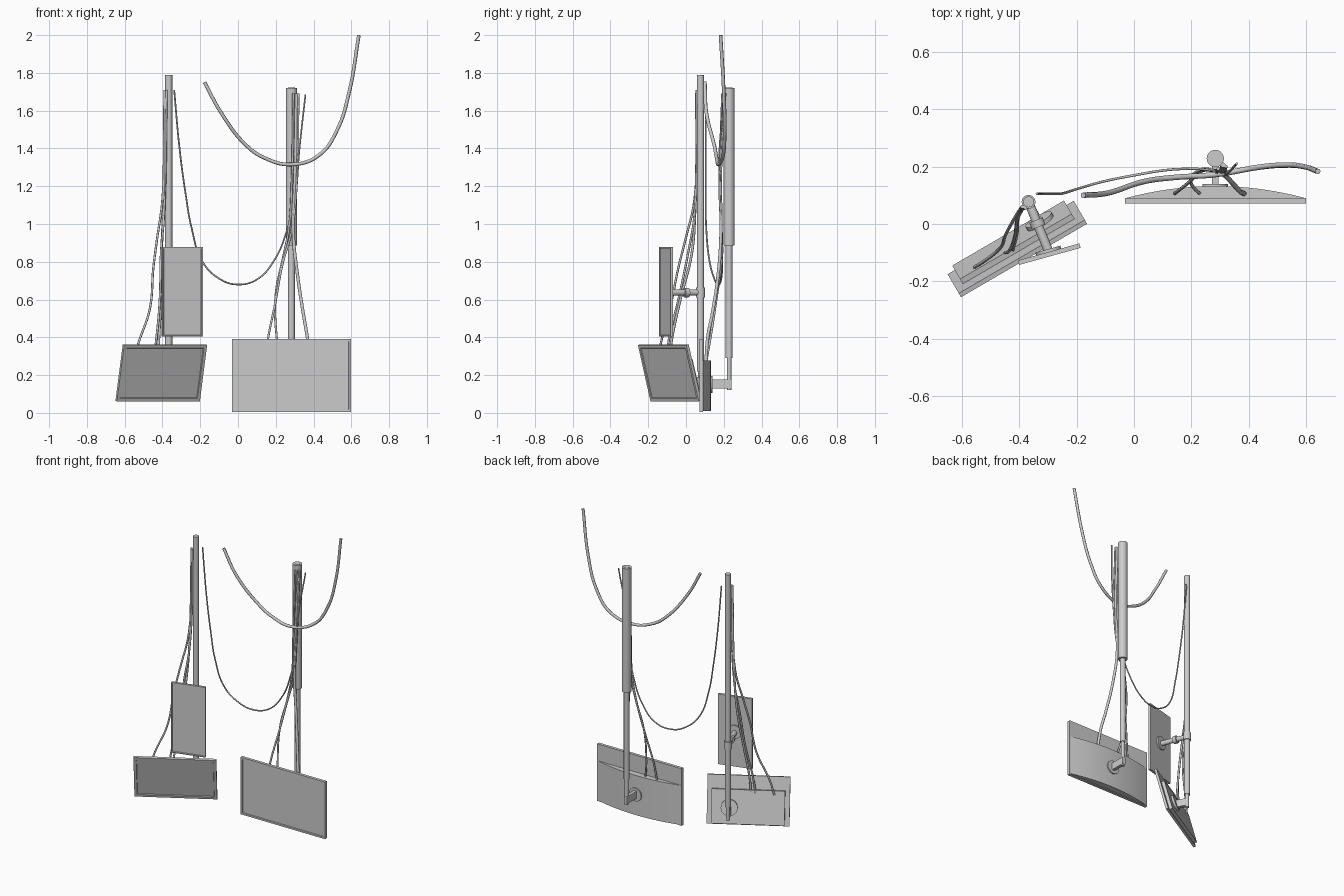
import bpy, bmesh, math
from mathutils import Vector, Matrix

if "Cube" in bpy.data.objects:
    bpy.data.objects.remove(bpy.data.objects["Cube"])


def finish(name, bm, mat=None, smooth=False):
    bmesh.ops.recalc_face_normals(bm, faces=bm.faces[:])
    if mat is not None:
        bm.transform(mat)
    me = bpy.data.meshes.new(name)
    bm.to_mesh(me)
    bm.free()
    ob = bpy.data.objects.new(name, me)
    bpy.context.collection.objects.link(ob)
    if smooth:
        bpy.ops.object.select_all(action='DESELECT')
        ob.select_set(True)
        bpy.context.view_layer.objects.active = ob
        bpy.ops.object.shade_smooth_by_angle(angle=math.radians(40))
    return ob


def rod(name, a, b, r, r2=None, seg=24):
    a, b = Vector(a), Vector(b)
    d = b - a
    bm = bmesh.new()
    bmesh.ops.create_cone(bm, cap_ends=True, segments=seg, radius1=r,
                          radius2=r if r2 is None else r2, depth=d.length)
    rot = d.to_track_quat('Z', 'Y').to_matrix().to_4x4()
    return finish(name, bm, Matrix.Translation((a + b) / 2) @ rot, True)


def box(name, lo, hi, mat=None):
    lo, hi = Vector(lo), Vector(hi)
    bm = bmesh.new()
    bmesh.ops.create_cube(bm, size=1)
    for v in bm.verts:
        v.co = Vector([l + (c + .5) * (h - l) for l, h, c in zip(lo, hi, v.co)])
    return finish(name, bm, mat)


def bar(name, a, b, w, h):
    """Flat horizontal arm between two points."""
    a, b = Vector(a), Vector(b)
    d = b - a
    m = Matrix.Translation(a) @ Matrix.Rotation(math.atan2(d.y, d.x), 4, 'Z')
    return box(name, (0, -w / 2, -h / 2), (d.length, w / 2, h / 2), m)


def screen(name, w, h, t, border, mat):
    """Panel with a recessed display on its -y face."""
    bm = bmesh.new()
    bmesh.ops.create_cube(bm, size=1)
    bm.transform(Matrix.Diagonal((w, t, h, 1)))
    bmesh.ops.recalc_face_normals(bm, faces=bm.faces[:])
    f = min(bm.faces, key=lambda q: q.calc_center_median().y)
    bmesh.ops.inset_region(bm, faces=[f], thickness=border)
    bmesh.ops.inset_region(bm, faces=[f], thickness=.003, depth=-.005)
    return finish(name, bm, mat)


def cable(name, pts, r):
    """Smooth tube through points."""
    cu = bpy.data.curves.new(name, 'CURVE')
    cu.dimensions = '3D'
    cu.bevel_depth = r
    cu.bevel_resolution = 2
    cu.resolution_u = 8
    cu.use_fill_caps = True
    sp = cu.splines.new('BEZIER')
    sp.bezier_points.add(len(pts) - 1)
    for bp, p in zip(sp.bezier_points, pts):
        bp.co = p
        bp.handle_left_type = bp.handle_right_type = 'AUTO'
    ob = bpy.data.objects.new(name, cu)
    bpy.context.collection.objects.link(ob)
    return ob


# Poles
PX, PY = -.367, .077
QX, QY = .283, .228
rod("left_pole", (PX, PY, .22), (PX, PY, 1.79), .019)
rod("left_pole_tip", (PX, PY, .13), (PX, PY, .22), .013)
rod("right_pole_sleeve", (QX, QY, .885), (QX, QY, 1.72), .03)
rod("right_pole_cap", (QX, QY, 1.715), (QX, QY, 1.722), .018)
rod("right_pole", (QX, QY, .29), (QX, QY, .90), .018)
rod("right_pole_tip", (QX, QY, .12), (QX, QY, .29), .012)

# Wide screen on the right pole, with a curved back housing
screen("wide_screen", .63, .385, .02, .016, Matrix.Translation((.284, .081, .198)))
bm = bmesh.new()
N = 16
prof = []
for i in range(N + 1):
    u = -1 + 2 * i / N
    prof.append(bm.verts.new((.284 + .31 * u, .091 + .041 * (1 - u * u), .01)))
face = bm.faces.new(prof)
ext = bmesh.ops.extrude_face_region(bm, geom=[face])
bmesh.ops.translate(bm, vec=(0, 0, .267),
                    verts=[g for g in ext['geom'] if isinstance(g, bmesh.types.BMVert)])
finish("wide_screen_back", bm, None, True)
rod("wide_screen_mount", (QX, .12, .15), (QX, .139, .15), .045)
bar("wide_screen_arm", (QX, .13, .152), (QX, QY + .012, .152), .022, .048)

# Portrait screen on the left pole
mp = Matrix.Translation((-.295, -.105, .641)) @ Matrix.Rotation(math.radians(15.5), 4, 'Z')
screen("portrait_screen", .222, .473, .016, .009, mp)
rod("portrait_mount", mp @ Vector((0, .006, 0)), mp @ Vector((0, .018, 0)), .045)
a, b = Vector((PX, PY, .637)), mp @ Vector((0, .015, 0))
b.z = .637
rod("portrait_arm", a, b, .016)
rod("portrait_arm_joint", a.lerp(b, .38), a.lerp(b, .52), .025)
rod("portrait_collar", (PX, PY, .61), (PX, PY, .664), .024)

# Tilted landscape screen at the foot of the left pole
mt = (Matrix.Translation((-.406, -.087, .212)) @ Matrix.Rotation(math.radians(30.2), 4, 'Z')
      @ Matrix.Rotation(math.radians(14.5), 4, 'X'))
screen("tilted_screen", .508, .308, .016, .024, mt)
box("tilted_screen_back", (-.225, .006, -.148), (.225, .028, .068), mt)
rod("tilted_mount", mt @ Vector((.115, .02, -.045)), mt @ Vector((.115, .042, -.045)), .052)
c = mt @ Vector((.115, .035, -.045))
bar("tilted_arm", (PX, PY, .165), (c.x, c.y, .165), .024, .05)

# Thick hanging pipe
cable("hanging_hose", [(-.177, .10, 1.75), (-.09, .108, 1.59), (.045, .15, 1.415),
      (.14, .162, 1.35), (.283, .172, 1.315), (.43, .197, 1.365), (.526, .205, 1.50),
      (.589, .20, 1.70), (.64, .183, 2.0)], .0095)

# Thin wire slung between the poles
cable("slung_wire", [(-.338, .105, 1.71), (-.309, .105, 1.395), (-.277, .105, 1.157),
      (-.246, .107, .98), (-.188, .125, .80), (-.098, .15, .71), (-.008, .168, .68),
      (.098, .186, .705), (.193, .192, .81), (.26, .188, .97), (.304, .18, 1.157),
      (.325, .177, 1.395), (.357, .21, 1.685)], .0045)

# Cables down the right pole to the wide screen
cable("right_cable_a", [(.293, .192, 1.69), (.286, .18, 1.25), (.27, .188, .98), (.236, .19, .81),
      (.20, .165, .63), (.205, .13, .40), (.23, .105, .26)], .006)
cable("right_cable_b", [(.32, .20, 1.69), (.31, .178, 1.2), (.285, .185, .97), (.235, .185, .785),
      (.197, .15, .58), (.16, .12, .40), (.14, .105, .26)], .006)
cable("right_cable_c", [(.31, .205, 1.69), (.302, .182, 1.25), (.293, .185, .945),
      (.315, .17, .73), (.345, .14, .53), (.367, .115, .40), (.385, .105, .26)], .009)

# Cables down the left pole to the tilted screen
cable("left_cable_a", [(-.383, .06, 1.71), (-.40, .045, 1.13), (-.43, -.005, .91),
      (-.448, -.04, .77), (-.467, -.085, .55), (-.53, -.135, .36), (-.555, -.15, .26)], .006)
cable("left_cable_b", [(-.378, .055, 1.71), (-.392, .045, 1.05), (-.408, .01, .84),
      (-.414, -.04, .60), (-.436, -.095, .36), (-.45, -.10, .26)], .006)
cable("left_cable_c", [(-.388, .06, 1.71), (-.396, .048, 1.07), (-.405, .03, .84),
      (-.408, -.03, .60), (-.42, -.08, .36), (-.422, -.09, .26)], .007)
